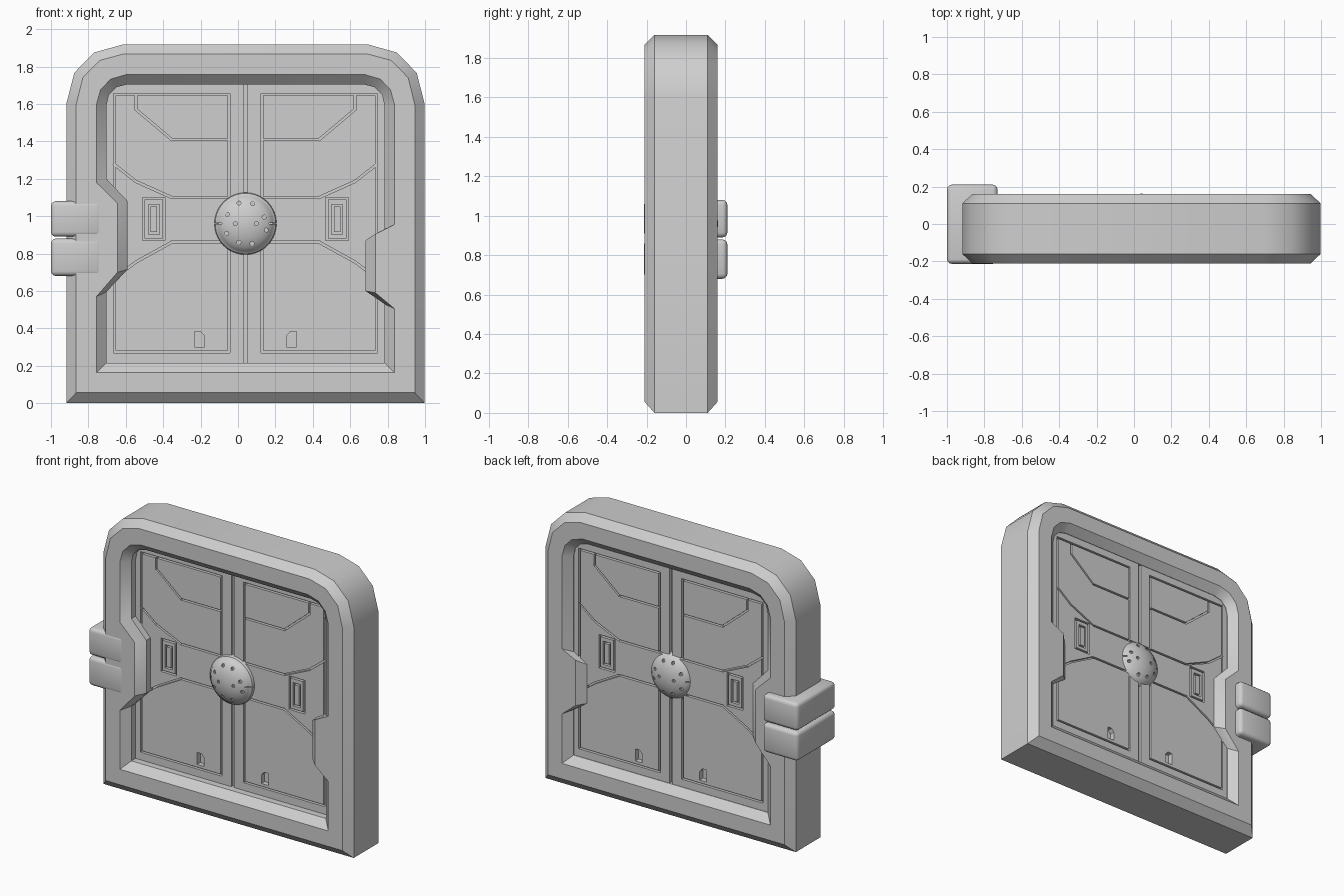
import bpy, bmesh, math
from mathutils import Vector

if "Cube" in bpy.data.objects:
    bpy.data.objects.remove(bpy.data.objects["Cube"])

CX, CY = 0.04, -0.025        # centre of the doorway in plan
FRAME = 0.185                # half thickness of the frame
FACE = {-1: -0.114, 1: 0.107}   # front and back faces of the door slab

grey = bpy.data.materials.new("metal_grey")
grey.diffuse_color = (0.62, 0.62, 0.62, 1)
grey.use_nodes = True
grey.node_tree.nodes["Principled BSDF"].inputs["Base Color"].default_value = grey.diffuse_color


def smooth(ob, angle):
    bpy.ops.object.select_all(action='DESELECT')
    ob.select_set(True)
    bpy.context.view_layer.objects.active = ob
    bpy.ops.object.shade_smooth_by_angle(angle=math.radians(angle))


def finish(bm, name, angle=None):
    bmesh.ops.recalc_face_normals(bm, faces=bm.faces)
    mesh = bpy.data.meshes.new(name)
    bm.to_mesh(mesh)
    bm.free()
    ob = bpy.data.objects.new(name, mesh)
    bpy.context.collection.objects.link(ob)
    mesh.materials.append(grey)
    if angle:
        smooth(ob, angle)
    return ob


def prism(bm, pts, y0, y1):
    """Closed outline in x, z extruded along y."""
    a = [bm.verts.new((x, y0, z)) for x, z in pts]
    b = [bm.verts.new((x, y1, z)) for x, z in pts]
    bm.faces.new(a)
    bm.faces.new(b[::-1])
    for i in range(len(pts)):
        j = (i + 1) % len(pts)
        bm.faces.new((a[i], b[i], b[j], a[j]))


def cut(ob, cutter):
    """Apply a boolean cut and remove the helper."""
    cutter.hide_render = True
    mod = ob.modifiers.new("cut", 'BOOLEAN')
    mod.operation, mod.solver, mod.object = 'DIFFERENCE', 'EXACT', cutter
    mod.use_self = True
    bpy.context.view_layer.update()
    deps = bpy.context.evaluated_depsgraph_get()
    mesh = bpy.data.meshes.new_from_object(ob.evaluated_get(deps))
    ob.modifiers.clear()
    ob.data = mesh
    bpy.data.objects.remove(cutter)


def arch(right, left=None):
    """Outline from right half (bottom to top) and left half, relative to CX."""
    left = left or right
    return [(CX + x, z) for x, z in right] + [(CX - x, z) for x, z in reversed(left)]


# frame: chamfered arch with a notched opening, chamfered then straight
top_f = [(.797, 1.596), (.775, 1.676), (.72, 1.733), (.637, 1.757)]
top_i = [(.744, 1.59), (.73, 1.65), (.69, 1.69), (.63, 1.705)]
outer = arch([(.958, 0), (.958, 1.6), (.915, 1.767), (.808, 1.875), (.658, 1.917)])
inset = arch([(.905, .056), (.905, 1.597), (.87, 1.74), (.778, 1.833), (.652, 1.867)])
mouth = arch([(.797, .163), (.797, .505), (.695, .59), (.695, .905), (.797, .955)] + top_f,
             [(.797, .163), (.797, .57), (.684, .70), (.684, 1.07), (.797, 1.18)] + top_f)
throat = arch([(.744, .216), (.744, .53), (.642, .60), (.642, .87), (.744, .93)] + top_i,
              [(.744, .216), (.744, .595), (.63, .715), (.63, 1.08), (.744, 1.20)] + top_i)


def ring(bm, pts, y):
    vs = [bm.verts.new((x, y, z)) for x, z in pts]
    return vs, [bm.edges.new((vs[i], vs[(i + 1) % len(vs)])) for i in range(len(vs))]


def bridge(bm, a, b):
    for i in range(len(a)):
        j = (i + 1) % len(a)
        bm.faces.new((a[i], a[j], b[j], b[i]))


bm = bmesh.new()
sides = []
for s in (-1, 1):
    o = ring(bm, outer, CY + s * (FRAME - .05))
    n = ring(bm, inset, CY + s * FRAME)
    m = ring(bm, mouth, CY + s * FRAME)
    t = ring(bm, throat, CY + s * (FRAME - .05))
    bmesh.ops.triangle_fill(bm, edges=n[1] + m[1], use_beauty=True, normal=(0, s, 0))
    bridge(bm, o[0], n[0])
    bridge(bm, m[0], t[0])
    sides.append((o[0], t[0]))
bridge(bm, sides[0][0], sides[1][0])
bridge(bm, sides[0][1], sides[1][1])
finish(bm, "door_frame", 34)

# door slab filling the opening
slab = [(.75, .21), (.75, 1.59), (.735, 1.655), (.695, 1.697), (.63, 1.711)]
bm = bmesh.new()
prism(bm, arch(slab), FACE[-1], FACE[1])
door = finish(bm, "door_panels")

# panel grooves, listed for one leaf as distance from the centre line and height
lines = [
    [(.088, 1.10), (.088, 1.65), (.70, 1.65), (.70, .275), (.088, .275), (.088, .86)],
    [(.70, 1.275), (.585, 1.185), (.395, 1.10), (.0, 1.10)],
    [(.70, .67), (.585, .755), (.395, .86), (.0, .86)],
    [(.585, 1.65), (.585, 1.57), (.395, 1.41), (.088, 1.41)],
    [(.435, .875), (.435, 1.095), (.545, 1.095), (.545, .875), (.435, .875)],
    [(.467, .908), (.467, 1.057), (.513, 1.057), (.513, .908), (.467, .908)],
]


def groove(bm, p, q, s, w=.006, depth=.02):
    p, q = Vector(p), Vector(q)
    d = (q - p).normalized()
    n = Vector((-d.y, d.x)) * w
    p, q = p - d * w, q + d * w
    prism(bm, [p + n, q + n, q - n, p - n], FACE[s] - s * depth, FACE[s] + s * .03)


bm = bmesh.new()
for s in (-1, 1):
    groove(bm, (CX, .15), (CX, 1.76), s, .011)
    for sx in (-1, 1):
        for line in lines:
            pts = [(CX + sx * x, z) for x, z in line]
            for p, q in zip(pts, pts[1:]):
                groove(bm, p, q, s)
        # small clipped-corner recess near the floor
        prism(bm, [(CX + sx * x, z) for x, z in
                   [(.22, .30), (.273, .30), (.273, .383), (.24, .383), (.22, .36)]],
              FACE[s] - s * .035, FACE[s] + s * .03)
cut(door, finish(bm, "groove_cutter"))

# round lock domes with pits and a central slit; the back one sits deeper
pits = [(-.035, .11), (.038, .107), (-.097, .05), (.10, .035), (-.055, 0),
        (.058, 0), (-.10, -.053), (.112, -.035), (-.035, -.10), (.035, -.107)]
profile = [(0, .088), (.035, .086), (.07, .079), (.10, .069), (.125, .055),
           (.146, .038), (.15, .03), (.162, .022), (.166, .01), (.166, -.02), (0, -.02)]
for s, side, base in ((-1, "front", -.111), (1, "back", .074)):
    bm = bmesh.new()
    vs = [bm.verts.new((CX + r, base + s * h, .96)) for r, h in profile]
    es = [bm.edges.new(e) for e in zip(vs, vs[1:])]
    bmesh.ops.spin(bm, geom=vs + es, cent=(CX, CY, .96), axis=(0, 1, 0),
                   angle=math.tau, steps=40, use_duplicate=False)
    bmesh.ops.remove_doubles(bm, verts=bm.verts, dist=.0005)
    dome = finish(bm, "lock_dome_" + side)
    bm = bmesh.new()
    for x, z in pits:
        h = .088 * math.sqrt(1 - (math.hypot(x, z) / .166) ** 2)
        prism(bm, [(CX + x + .011 * math.cos(a * math.tau / 10),
                    .96 + z + .011 * math.sin(a * math.tau / 10)) for a in range(10)],
              base + s * (h - .016), base + s * .15)
    cut(dome, finish(bm, "pit_cutter"))
    bm = bmesh.new()
    for sx in (-1, 1):
        prism(bm, [(CX + sx * .125, .957), (CX + sx * .2, .957),
                   (CX + sx * .2, .963), (CX + sx * .125, .963)],
              base + s * .01, base + s * .15)
    cut(dome, finish(bm, "slit_cutter"))
    smooth(dome, 35)

# rounded hinge blocks clamped over the left edge
for name, z0, z1 in (("lower_hinge", .68, .88), ("upper_hinge", .89, 1.08)):
    bm = bmesh.new()
    prism(bm, [(-1, z0), (-.73, z0), (-.73, z1), (-1, z1)], -.213, .21)
    bmesh.ops.bevel(bm, geom=bm.edges[:], offset=.025, segments=3, profile=.5,
                    affect='EDGES')
    finish(bm, name, 40)
